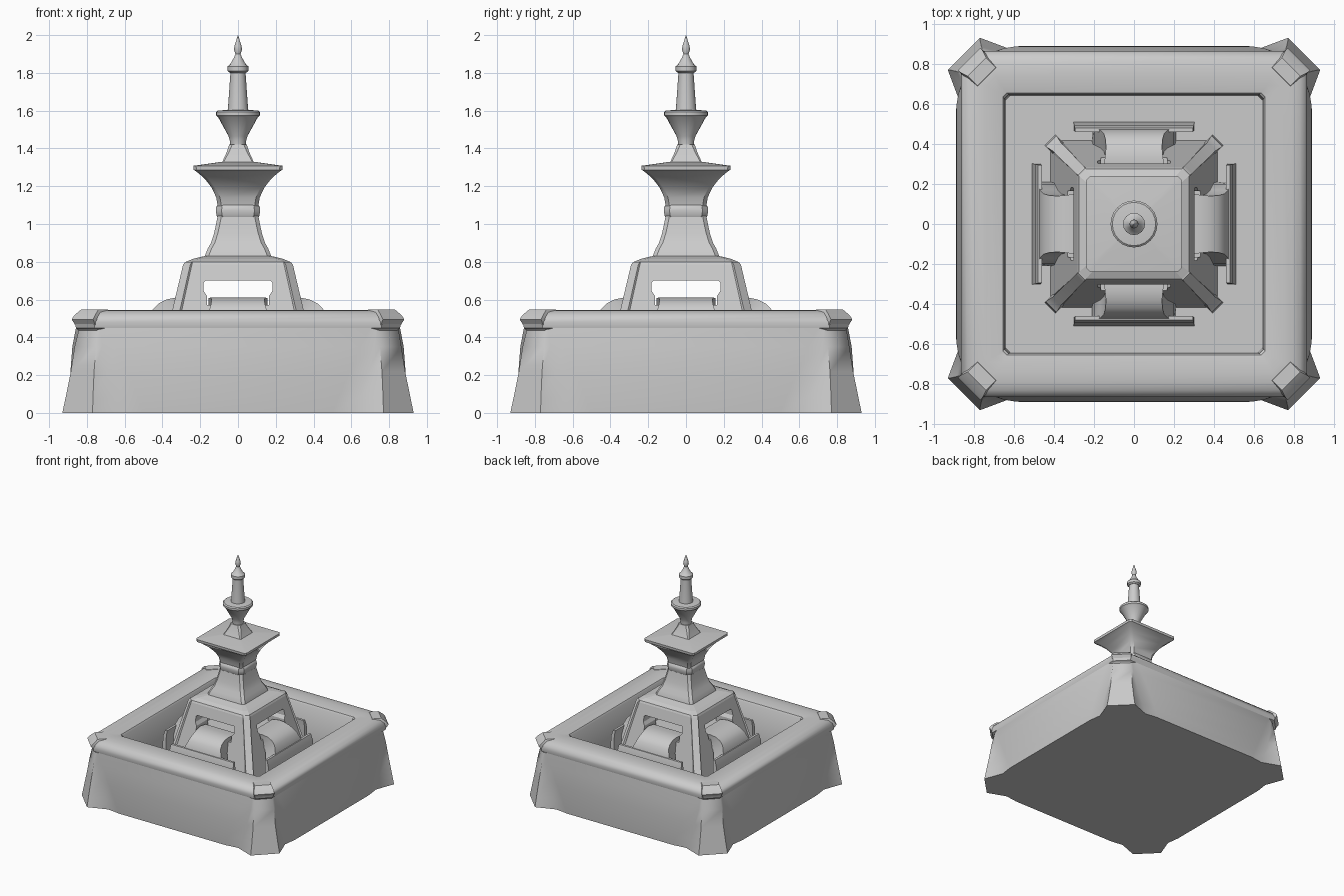
import bpy, bmesh, math
from mathutils import Matrix

if "Cube" in bpy.data.objects:
    bpy.data.objects.remove(bpy.data.objects["Cube"])


def finish(name, bm, angle=35):
    bmesh.ops.recalc_face_normals(bm, faces=bm.faces)
    me = bpy.data.meshes.new(name)
    bm.to_mesh(me)
    bm.free()
    ob = bpy.data.objects.new(name, me)
    bpy.context.collection.objects.link(ob)
    bpy.ops.object.select_all(action='DESELECT')
    ob.select_set(True)
    bpy.context.view_layer.objects.active = ob
    if angle:
        bpy.ops.object.shade_smooth_by_angle(angle=math.radians(angle))
    return ob


def bridge(bm, rings, cap_start=True, cap_end=True):
    """Skin a stack of equal-length point rings."""
    vs = [[bm.verts.new(p) for p in r] for r in rings]
    n = len(vs[0])
    for a, b in zip(vs, vs[1:]):
        for i in range(n):
            j = (i + 1) % n
            bm.faces.new((a[i], a[j], b[j], b[i]))
    if cap_start:
        bm.faces.new(vs[0][::-1])
    if cap_end:
        bm.faces.new(vs[-1])


def four(pts):
    """Repeat one side's (x, y) points around the four sides."""
    out = []
    for k in range(4):
        c, s = [(1, 0), (0, 1), (-1, 0), (0, -1)][k]
        out += [(c * x - s * y, s * x + c * y) for x, y in pts]
    return out


def square_loft(name, levels, cap_start=True, angle=35):
    """Chamfered square sections: (z, half width, chamfer)."""
    bm = bmesh.new()
    rings = [[(x, y, z) for x, y in four([(-(h - c), -h), (h - c, -h)])]
             for z, h, c in levels]
    bridge(bm, rings, cap_start)
    return finish(name, bm, angle)


def corner_posts(name, levels):
    """Diagonal posts on four corners: (z, inner radius, outer radius, half width)."""
    bm = bmesh.new()
    for k in range(4):
        rot = Matrix.Rotation(math.radians(45 + 90 * k), 4, 'Z')
        tmp = bmesh.new()
        bridge(tmp, [[(a, -t, z), (b, -t, z), (b, t, z), (a, t, z)] for z, a, b, t in levels])
        tmp.transform(rot)
        me = bpy.data.meshes.new("tmp")
        tmp.to_mesh(me)
        tmp.free()
        bm.from_mesh(me)
        bpy.data.meshes.remove(me)
    return finish(name, bm)


def lathe(name, profile, sides=24):
    bm = bmesh.new()
    bridge(bm, [[(r * math.cos(2 * math.pi * i / sides), r * math.sin(2 * math.pi * i / sides), z)
                 for i in range(sides)] for r, z in profile])
    return finish(name, bm)


FLOOR = 0.2

# Basin outer wall: bulged sides flowing into splayed corner feet
bm = bmesh.new()
rings = []
# z, panel half width, panel depth, blend x, blend depth, foot x, foot depth
for z, w, a, bx, by, fx, fy in [
        (0.00, .50, .885, .61, .870, .77, .930),
        (0.08, .53, .890, .64, .868, .768, .913),
        (0.22, .59, .887, .69, .862, .762, .885),
        (0.35, .65, .877, .72, .855, .752, .865),
        (0.45, .70, .858, .73, .848, .745, .840)]:
    side = [(-fx, -fy), (-bx, -by), (-w, -a), (w, -a), (bx, -by), (fx, -fy)]
    rings.append([(x, y, z) for x, y in four(side)])
bridge(bm, rings, True, False)
finish("basin_wall", bm, 50)

# Rounded rim, inner wall and basin floor
square_loft("basin_rim", [
    (.44, .845, .10), (.45, .858, .10), (.48, .864, .10), (.51, .855, .10),
    (.532, .83, .09), (.543, .79, .07), (.545, .74, .05), (.542, .69, .03),
    (.535, .655, .02), (.522, .646, .02), (FLOOR, .638, .02)], cap_start=False)
corner_posts("rim_corner_caps", [
    (.36, 1.00, 1.125, .075), (.43, 1.02, 1.12, .068), (.495, 1.03, 1.165, .08),
    (.515, 1.03, 1.15, .078), (.547, 1.04, 1.11, .065)])

# Hollow tapered pedestal with a window on each side
pedestal = square_loft("pedestal", [
    (FLOOR - .01, .42, .05), (.785, .282, .035), (.80, .275, .035),
    (.815, .24, .03), (.832, .17, .02)], angle=None)
window = [(-.165, .57), (.165, .57), (.165, .62), (.182, .645), (.182, .69),
          (.172, .70), (-.172, .70), (-.182, .69), (-.182, .645), (-.165, .62)]
for k in range(2):
    bm = bmesh.new()
    bridge(bm, [[(x, y, z) for x, z in window] for y in (-.6, .6)])
    bm.transform(Matrix.Rotation(math.pi / 2 * k, 4, 'Z'))
    cutter = finish("window_cutter", bm, None)
    mod = pedestal.modifiers.new("window", 'BOOLEAN')
    mod.object, mod.operation, mod.solver = cutter, 'DIFFERENCE', 'EXACT'
    bpy.context.view_layer.objects.active = pedestal
    bpy.ops.object.modifier_apply(modifier=mod.name)
    bpy.data.objects.remove(cutter)

corner_posts("pedestal_posts", [
    (FLOOR - .01, .46, .594, .038), (.25, .46, .585, .038), (.28, .45, .55, .03),
    (.785, .30, .384, .027), (.80, .29, .37, .025)])

# Curved water chutes and their base plates, one per side
chute = [(.22, .60, .15), (.28, .608, .155), (.33, .61, .145), (.38, .60, .14),
         (.42, .58, .142), (.45, .55, .15), (.47, .50, .17), (.485, .43, .20),
         (.49, FLOOR, .21)]
for k, side in enumerate(("front", "right", "back", "left")):
    rot = Matrix.Rotation(math.pi / 2 * k, 4, 'Z')
    bm = bmesh.new()
    bridge(bm, [[(-w, -y, z), (w, -y, z), (w, -max(y - .09, .2), min(z - .06, .54) if z > FLOOR else z),
                 (-w, -max(y - .09, .2), min(z - .06, .54) if z > FLOOR else z)] for y, z, w in chute])
    bm.transform(rot)
    finish(side + "_chute", bm)
    bm = bmesh.new()
    bridge(bm, [[(-w, -o, z), (w, -o, z), (w, -i, z), (-w, -i, z)]
                for z, w, o, i in [(FLOOR - .01, .302, .51, .47), (.44, .30, .495, .465), (.49, .295, .48, .46)]])
    bm.transform(rot)
    finish(side + "_chute_plate", bm)

# Square column: flared foot, collar and spreading capital
square_loft("column_foot", [
    (.825, .176, .02), (.84, .172, .02), (.87, .16, .02), (.90, .143, .02),
    (.95, .127, .02), (1.00, .116, .02), (1.045, .107, .02)])
square_loft("column_collar", [
    (1.03, .105, .03), (1.045, .114, .03), (1.07, .117, .03), (1.092, .115, .03), (1.105, .105, .03)])
square_loft("capital", [
    (1.09, .107, .02), (1.14, .115, .02), (1.19, .138, .02), (1.235, .172, .02),
    (1.27, .21, .02), (1.287, .235, .015), (1.308, .237, .015), (1.33, .08, .01)])
square_loft("bowl_pedestal", [
    (1.32, .088, .008), (1.34, .078, .008), (1.38, .06, .012), (1.42, .047, .016)])

# Round upper bowl, shaft and finial
lathe("upper_bowl", [(.042, 1.41), (.043, 1.44), (.05, 1.465), (.105, 1.565),
                     (.117, 1.575), (.117, 1.592), (.108, 1.60), (.05, 1.605)])
lathe("shaft", [(.056, 1.59), (.052, 1.63), (.04, 1.80), (.04, 1.82)])
lathe("finial", [(.042, 1.80), (.055, 1.81), (.055, 1.835), (.042, 1.845), (.022, 1.88), (.014, 1.90),
                 (.022, 1.925), (.018, 1.945), (.007, 1.98), (.001, 2.0)], 16)
